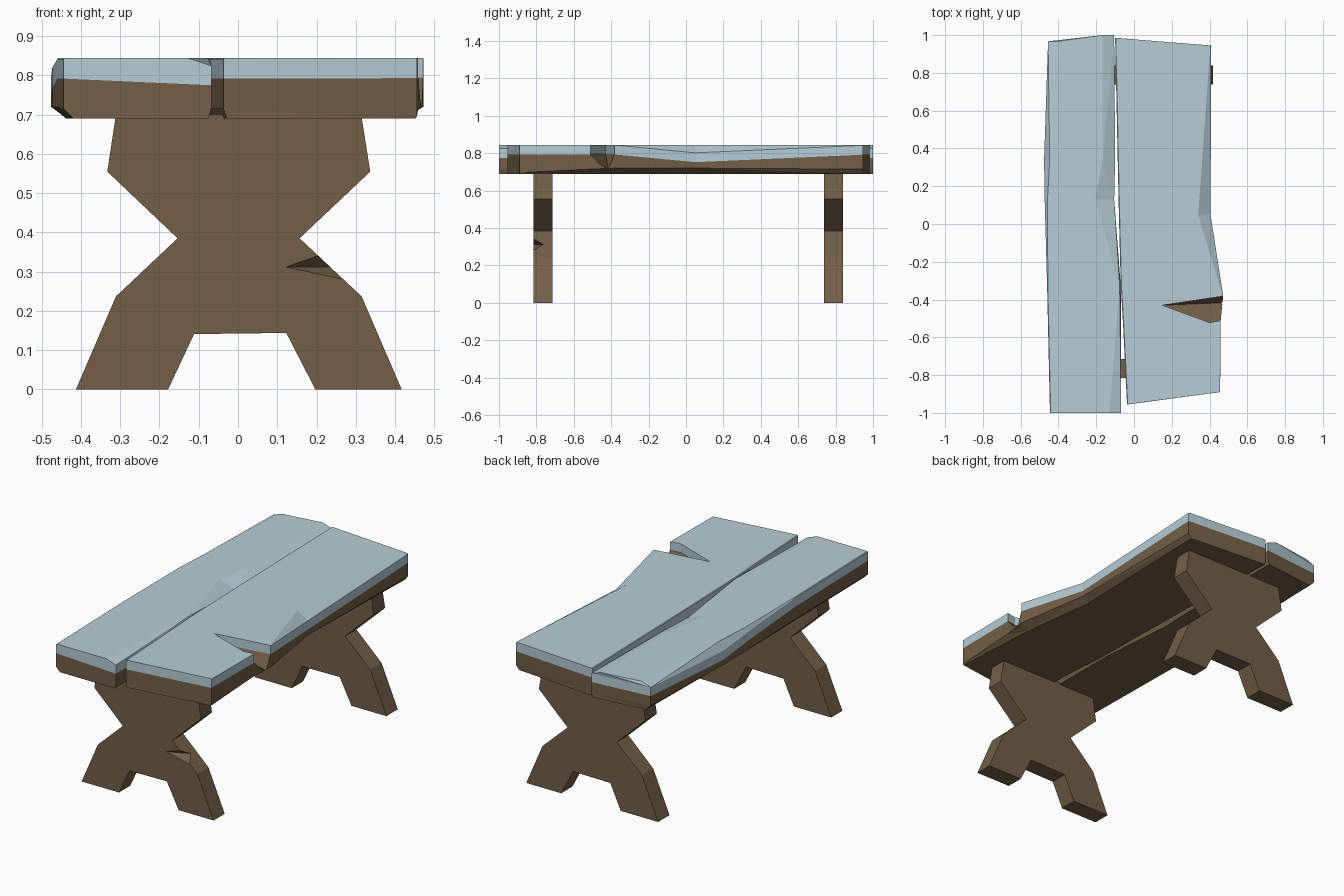
import bpy, bmesh

if "Cube" in bpy.data.objects:
    bpy.data.objects.remove(bpy.data.objects["Cube"])


def material(name, rgb):
    m = bpy.data.materials.new(name)
    m.diffuse_color = (*rgb, 1)
    m.use_nodes = True
    m.node_tree.nodes["Principled BSDF"].inputs["Base Color"].default_value = m.diffuse_color
    return m


MATS = [material("brown wood", (0.17, 0.114, 0.064)),
        material("pale blue top", (0.47, 0.61, 0.67))]
Z0, Z1, PAINT = 0.69, 0.845, 0.05   # plank underside, top, painted thickness


def finish(bm, name):
    bmesh.ops.recalc_face_normals(bm, faces=bm.faces)
    me = bpy.data.meshes.new(name)
    bm.to_mesh(me)
    bm.free()
    for m in MATS:
        me.materials.append(m)
    ob = bpy.data.objects.new(name, me)
    bpy.context.collection.objects.link(ob)
    return ob


def cut(ob, cutter):
    mod = ob.modifiers.new("chip", 'BOOLEAN')
    mod.operation, mod.solver, mod.object = 'DIFFERENCE', 'EXACT', cutter
    cutter.hide_render = True
    cutter.hide_viewport = False
    cutter.display_type = 'WIRE'


def side(s, y, x, cx=0.004, cz=0.003, bx=0.008, bz=0.025):
    """Five points up one plank edge: worn bottom, paint line, worn top."""
    return [(x - s * bx, y, Z0), (x, y, Z0 + bz), (x, y, Z1 - cz - PAINT),
            (x, y, Z1 - cz), (x - s * cx, y, Z1)]


def plank(name, stations):
    """Loft cross sections along y; faces above the paint line are blue."""
    bm = bmesh.new()
    rings = []
    for left, right in stations:
        pts = side(-1, *left) + side(1, *right)[::-1]
        rings.append([bm.verts.new(p) for p in pts])

    def face(vs, blue):
        bm.faces.new(vs).material_index = int(blue)

    for a, b in zip(rings, rings[1:]):
        for i in range(10):
            j = (i + 1) % 10
            face((a[i], a[j], b[j], b[i]), 2 <= i <= 6)
    for r in (rings[0], rings[-1]):
        for i in range(4):
            face((r[i], r[i + 1], r[8 - i], r[9 - i]), i >= 2)
    bmesh.ops.triangulate(bm, faces=bm.faces[:])
    return finish(bm, name)


# Tabletop planks: (y, x, top wear x, top wear z, bottom wear x, bottom wear z)
plank("left_plank", [
    ((-1.0, -0.445, 0.004, 0.003, 0.025, 0.025), (-1.0, -0.068, 0.062, 0.02)),
    ((-0.33, -0.46, 0.004, 0.003, 0.03, 0.03), (-0.33, -0.07, 0.006, 0.01)),
    ((0.13, -0.473, 0.015, 0.025, 0.035, 0.03), (0.13, -0.105, 0.10, 0.035)),
    ((0.34, -0.476, 0.03, 0.045, 0.04, 0.03), (0.34, -0.10, 0.065, 0.03)),
    ((0.967, -0.455, 0.055, 0.02, 0.03, 0.03), (1.0, -0.105, 0.062, 0.02)),
])
right = plank("right_plank", [
    ((-0.955, -0.037), (-0.89, 0.456, 0.003, 0.002, 0.004, 0.006)),
    ((-0.55, -0.057), (-0.512, 0.459, 0.003, 0.002, 0.03, 0.025)),
    ((-0.33, -0.07), (-0.38, 0.472, 0.003, 0.002, 0.05, 0.03)),
    ((0.05, -0.08), (0.05, 0.405, 0.065, 0.043, 0.04, 0.03)),
    ((0.985, -0.10), (0.945, 0.409, 0.004, 0.003, 0.02, 0.025)),
])

# Chip in the right plank: straight through the paint, tapering in the wood
bm = bmesh.new()
outline = [(0.15, -0.43), (0.40, -0.522), (0.52, -0.50), (0.52, -0.375)]
mid = [bm.verts.new((x, y, Z1 - PAINT)) for x, y in outline]
top = [bm.verts.new((x, y, 0.88)) for x, y in outline]
deep = bm.verts.new((0.52, -0.415, 0.70))
bm.faces.new(top).material_index = 1
for i in range(4):
    j = (i + 1) % 4
    bm.faces.new((mid[i], mid[j], top[j], top[i])).material_index = 1
    bm.faces.new((mid[j], mid[i], deep))
cut(right, finish(bm, "plank_chip_cutter"))


# Trestle legs: one profile extruded along y
PROFILE = [(-0.413, 0), (-0.178, 0), (-0.112, 0.141), (0.123, 0.144),
           (0.197, 0), (0.417, 0), (0.315, 0.237), (0.157, 0.385),
           (0.337, 0.555), (0.314, 0.70), (-0.311, 0.70), (-0.333, 0.555),
           (-0.154, 0.385), (-0.311, 0.237)]


def leg(name, y0, y1):
    bm = bmesh.new()
    f = bm.faces.new([bm.verts.new((x, y0, z)) for x, z in PROFILE])
    ext = bmesh.ops.extrude_face_region(bm, geom=[f])["geom"]
    bmesh.ops.translate(bm, vec=(0, y1 - y0, 0),
                        verts=[v for v in ext if isinstance(v, bmesh.types.BMVert)])
    return finish(bm, name)


front = leg("front_leg", -0.815, -0.715)
leg("back_leg", 0.738, 0.84)

# Chip in the front leg: a wedge from the front right corner
bm = bmesh.new()
fr = [bm.verts.new(p) for p in ((0.122, -0.815, 0.312), (0.205, -0.815, 0.341),
                                (0.30, -0.815, 0.34), (0.265, -0.815, 0.281))]
out = [bm.verts.new((v.co.x, -0.85, v.co.z)) for v in fr]
tip = bm.verts.new((0.25, -0.755, 0.312))
bm.faces.new(out)
for i in range(4):
    j = (i + 1) % 4
    bm.faces.new((fr[i], fr[j], out[j], out[i]))
    bm.faces.new((fr[j], fr[i], tip))
cut(front, finish(bm, "leg_chip_cutter"))
